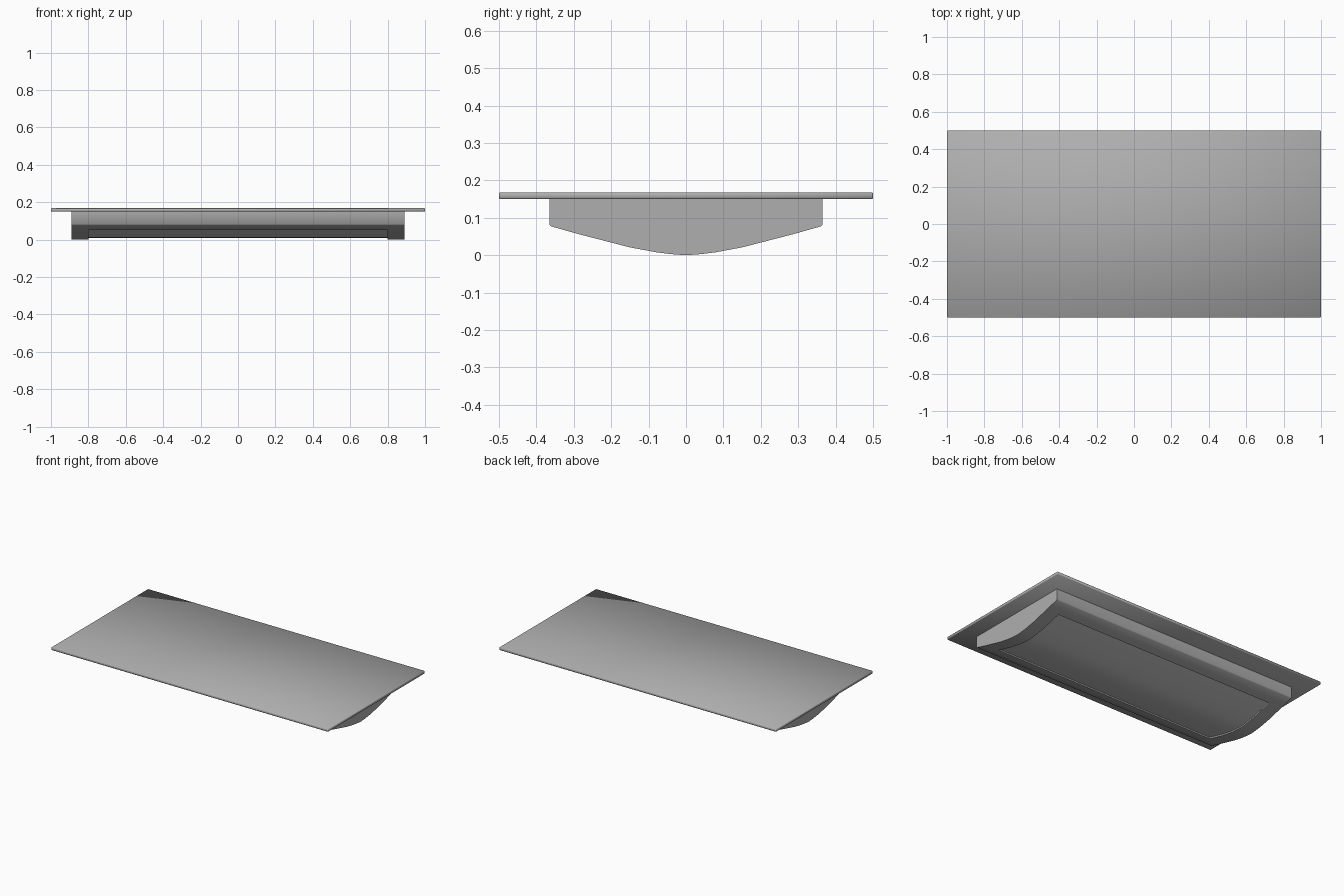
import bpy, bmesh

if "Cube" in bpy.data.objects:
    bpy.data.objects.remove(bpy.data.objects["Cube"])

# Half of the curved underside, from the centre outwards (y, z)
HALF = [(0, 0.0), (0.04, 0.003), (0.08, 0.008), (0.15, 0.021), (0.27, 0.052),
        (0.30, 0.06), (0.36, 0.077)]
SIDE = [(0.365, 0.082), (0.365, 0.15)]

# Mid grey for the plate and housing
grey = bpy.data.materials.new("painted_metal")
grey.diffuse_color = (0.43, 0.43, 0.43, 1)
grey.use_nodes = True
grey.node_tree.nodes["Principled BSDF"].inputs["Base Color"].default_value = grey.diffuse_color


def mirrored(half):
    return [(-y, z) for y, z in reversed(half[1:])] + half


def finish(bm, name, angle, material=None):
    bmesh.ops.recalc_face_normals(bm, faces=bm.faces)
    mesh = bpy.data.meshes.new(name)
    bm.to_mesh(mesh)
    bm.free()
    if material:
        mesh.materials.append(material)
    ob = bpy.data.objects.new(name, mesh)
    bpy.context.collection.objects.link(ob)
    bpy.ops.object.select_all(action='DESELECT')
    ob.select_set(True)
    bpy.context.view_layer.objects.active = ob
    bpy.ops.object.shade_smooth_by_angle(angle=angle)
    return ob


def extrude_profile(profile, stations):
    """Closed y-z profile swept along x through the given stations."""
    bm = bmesh.new()
    rings = [[bm.verts.new((x, y, z)) for y, z in profile] for x in stations]
    n = len(profile)
    for a, b in zip(rings, rings[1:]):
        for i in range(n):
            j = (i + 1) % n
            bm.faces.new((a[i], a[j], b[j], b[i]))
    bm.faces.new(rings[0])
    bm.faces.new(rings[-1])
    bmesh.ops.recalc_face_normals(bm, faces=bm.faces)
    return bm


# Mounting plate with a softened, fully smooth-shaded edge
bm = bmesh.new()
bmesh.ops.create_cube(bm, size=1)
for v in bm.verts:
    v.co = (v.co.x * 2, v.co.y, 0.159 + v.co.z * 0.018)
bmesh.ops.bevel(bm, geom=bm.edges[:], offset=0.003, segments=1, profile=0.5,
                affect='EDGES')
finish(bm, "mounting_plate", 3.0, grey)

# Curved housing with a recess pushed into its underside
bm = extrude_profile(mirrored(HALF + SIDE), [-0.89, -0.8, 0.8, 0.89])
floor = []
for f in bm.faces:
    c = f.calc_center_median()
    if abs(c.x) < 0.1 and abs(c.y) < 0.27 and c.z < 0.1 and f.normal.z < -0.5:
        floor.append(f)
res = bmesh.ops.extrude_face_region(bm, geom=floor)
moved = [g for g in res["geom"] if isinstance(g, bmesh.types.BMVert)]
bmesh.ops.translate(bm, verts=moved, vec=(0, 0, 0.03))
old = [f for f in floor if f.is_valid]
if old:
    bmesh.ops.delete(bm, geom=old, context='FACES')
finish(bm, "housing", 0.9, grey)

# Curved diffuser panel seated inside the recess
outer = [(y, z + 0.009) for y, z in mirrored(HALF[:5])]
inner = [(y, z + 0.015) for y, z in reversed(outer)]
finish(extrude_profile(outer + inner, [-0.8, 0.8]), "diffuser_panel", 0.6)
